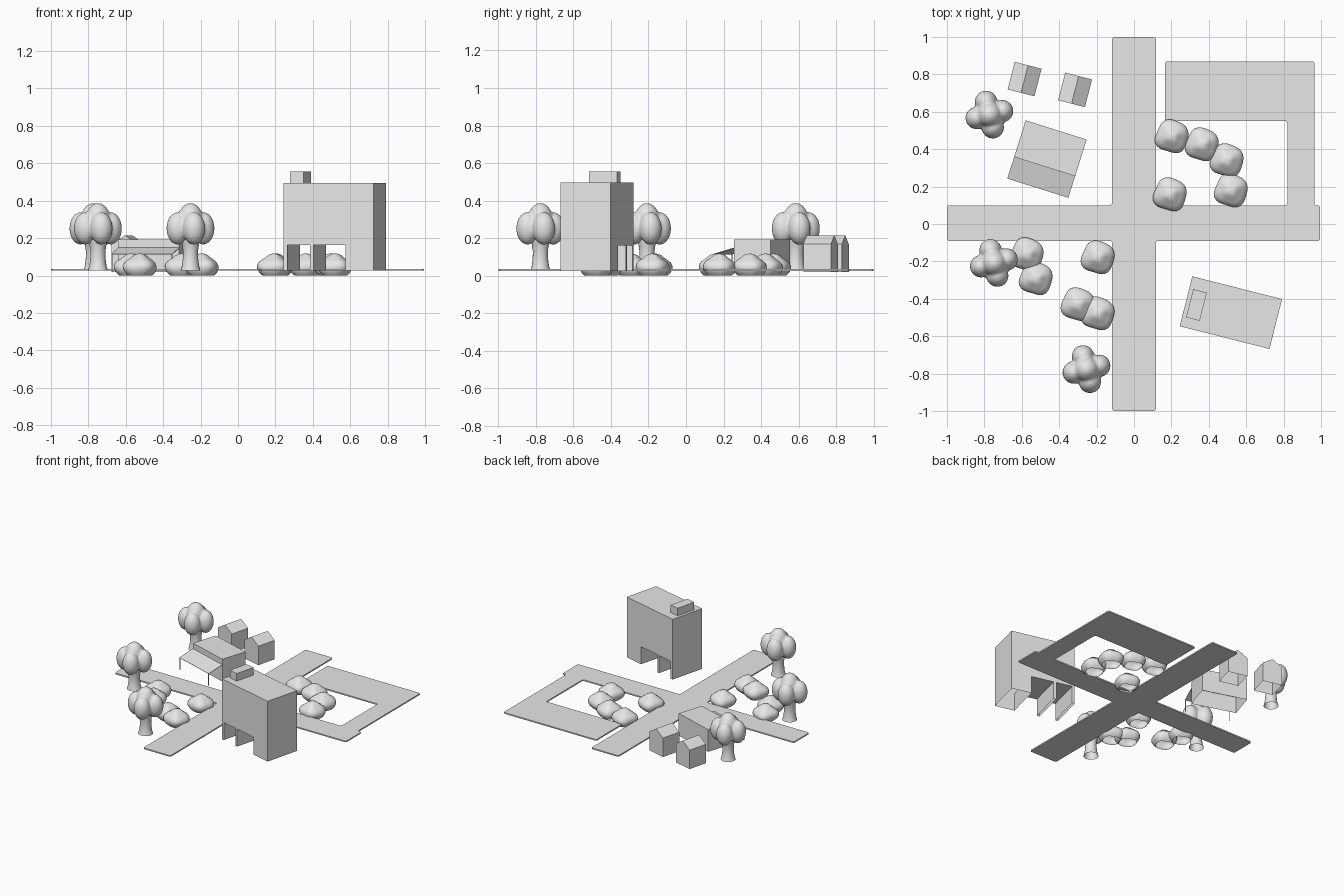
import bpy, bmesh, math
from mathutils import Matrix, Vector

cube = bpy.data.objects.get("Cube")
if cube:
    bpy.data.objects.remove(cube, do_unlink=True)

# One plain material for the whole site
grey = bpy.data.materials.new("light grey")
grey.use_nodes = True
grey.diffuse_color = (0.8, 0.8, 0.8, 1)
grey.node_tree.nodes["Principled BSDF"].inputs["Base Color"].default_value = (0.8, 0.8, 0.8, 1)


def make_object(name, bm, location=(0, 0, 0), turn=0, smooth=False):
    mesh = bpy.data.meshes.new(name)
    for f in bm.faces:
        f.smooth = smooth
    bm.to_mesh(mesh)
    bm.free()
    mesh.materials.append(grey)
    return place(name, mesh, location, turn)


def place(name, mesh, location, turn=0):
    obj = bpy.data.objects.new(name, mesh)
    obj.location = location
    obj.rotation_euler.z = math.radians(turn)
    bpy.context.collection.objects.link(obj)
    return obj


def prism(name, profile, depth, location, turn):
    """Extrude an x-z outline along y, leaving the base open."""
    bm = bmesh.new()
    face = bm.faces.new([bm.verts.new((x, -depth / 2, z)) for x, z in profile])
    moved = bmesh.ops.extrude_face_region(bm, geom=[face], use_keep_orig=True)["geom"]
    bmesh.ops.translate(bm, vec=(0, depth, 0),
                        verts=[v for v in moved if isinstance(v, bmesh.types.BMVert)])
    bmesh.ops.recalc_face_normals(bm, faces=bm.faces[:])
    low = min(z for x, z in profile)
    base = [f for f in bm.faces if all(v.co.z < low + 0.001 for v in f.verts)]
    bmesh.ops.delete(bm, geom=base, context='FACES')
    return make_object(name, bm, location, turn)


def box_outline(width, low, high):
    w = width / 2
    return [(-w, low), (w, low), (w, high), (-w, high)]


def lathe(profile, sides, wobble=lambda angle, z: 1):
    """Spin a radius-height profile; a zero radius closes the top."""
    bm = bmesh.new()
    rings = []
    for r, z in profile:
        if r == 0:
            rings.append([bm.verts.new((0, 0, z))] * sides)
            continue
        ring = []
        for i in range(sides):
            a = math.tau * i / sides
            k = r * wobble(a, z)
            ring.append(bm.verts.new((k * math.cos(a), k * math.sin(a), z)))
        rings.append(ring)
    for lower, upper in zip(rings, rings[1:]):
        for i in range(sides):
            j = (i + 1) % sides
            corners = [lower[i], lower[j], upper[j], upper[i]]
            bm.faces.new(list(dict.fromkeys(corners)))
    return bm


# Crossroads with the service lane turning off the right arm
W, N, S = 0.117, 0.1, -0.09
outline = [(-W, -1), (W, -1), (W, S), (0.995, S), (0.995, N), (0.965, N),
           (0.965, 0.87), (0.165, 0.87), (0.165, 0.55), (0.82, 0.55), (0.82, N),
           (W, N), (W, 1), (-W, 1), (-W, N), (-1, N), (-1, S), (-W, S)]
bm = bmesh.new()
bm.faces.new([bm.verts.new((x, y, 0.036)) for x, y in outline])
road = make_object("road", bm)
rounding = road.modifiers.new("corners", 'BEVEL')
rounding.affect = 'VERTICES'
rounding.width = 0.008
slab = road.modifiers.new("thickness", 'SOLIDIFY')
slab.thickness = 0.01
slab.offset = -1

# Tower with two passages through its base
L, low, arch, top = 0.2475, 0.026, 0.162, 0.496
tower = [(-L, low)]
for start, end in ((0.02, 0.145), (0.165, 0.34)):
    tower += [(start - L, low), (start - L, arch), (end - L, arch), (end - L, low)]
tower += [(L, low), (L, top), (-L, top)]
prism("tower", tower, 0.275, (0.518, -0.474, 0), -14.2)
prism("rooftop_box", box_outline(0.075, top, 0.555), 0.155, (0.334, -0.433, 0), -14.2)

# Gabled sheds
gable = [(-0.074, 0.02), (0.074, 0.02), (0.074, 0.168), (0, 0.215), (-0.074, 0.168)]
for side, x, y in (("left", -0.585, 0.775), ("right", -0.315, 0.717)):
    prism(side + "_shed", gable, 0.152, (x, y, 0), -14.5)

# Flat-roofed house with a porch on thin posts
spot, turn, front, eave = (-0.447, 0.405, 0), -17.5, -0.102, -0.224
prism("house", box_outline(0.342, 0.02, 0.193), 0.205, spot, turn)
bm = bmesh.new()
bm.faces.new([bm.verts.new(p) for p in (
    (-0.171, eave, 0.115), (0.171, eave, 0.115), (0.171, front, 0.15), (-0.171, front, 0.15))])
porch = make_object("porch_roof", bm, spot, turn)
porch.modifiers.new("thickness", 'SOLIDIFY').thickness = 0.003
for name, x in (("left_post", -0.168), ("right_post", 0.168)):
    bm = bmesh.new()
    shape = Matrix.Translation((x, eave + 0.003, 0.067)) @ Matrix.Diagonal((0.005, 0.005, 0.094, 1))
    bmesh.ops.create_cube(bm, size=1, matrix=shape)
    make_object(name, bm, spot, turn)

# Trees: flared trunk under a crown of merged lobes
trunk = lathe([(0.053, 0.028), (0.046, 0.05), (0.041, 0.09), (0.04, 0.13),
               (0.046, 0.17), (0.055, 0.2), (0.04, 0.24)], 20)
crown = bmesh.new()
lobes = [((0, 0, 0.295), (0.068, 0.068, 0.093)), ((0, 0, 0.235), (0.07, 0.07, 0.06))]
for k in range(4):
    a = math.radians(15 + 90 * k)
    lobes.append(((0.071 * math.cos(a), 0.071 * math.sin(a), 0.252), (0.06, 0.06, 0.087)))
for centre, size in lobes:
    bmesh.ops.create_icosphere(crown, subdivisions=3, radius=1,
                               matrix=Matrix.Translation(centre) @ Matrix.Diagonal((*size, 1)))
trunk_mesh = crown_mesh = None
for n, (x, y) in enumerate(((-0.773, 0.585), (-0.749, -0.208), (-0.254, -0.776)), 1):
    if trunk_mesh is None:
        trunk_mesh = make_object("tree_trunk_1", trunk, (x, y, 0), smooth=True).data
        leaves = make_object("tree_crown_1", crown, (x, y, 0), smooth=True)
        crown_mesh = leaves.data
    else:
        place(f"tree_trunk_{n}", trunk_mesh, (x, y, 0))
        leaves = place(f"tree_crown_{n}", crown_mesh, (x, y, 0))
    merge = leaves.modifiers.new("merge", 'REMESH')
    merge.mode = 'VOXEL'
    merge.voxel_size = 0.008
    merge.use_smooth_shade = True
    soften = leaves.modifiers.new("soften", 'SMOOTH')
    soften.factor = 0.5
    soften.iterations = 4

# Bushes: lumpy open-bottomed mounds
bush = lathe([(0.062, 0), (0.078, 0.015), (0.088, 0.035), (0.089, 0.052), (0.081, 0.07),
              (0.064, 0.084), (0.046, 0.096), (0.032, 0.109), (0.016, 0.116), (0, 0.118)], 32,
             lambda a, z: 1 + 0.06 * math.cos(4 * a - 1.75) + 0.03 * math.cos(3 * a + 40 * z))
bush_mesh = None
spots = ((0.203, 0.468), (0.364, 0.425), (0.497, 0.34), (0.519, 0.179), (0.193, 0.158),
         (-0.572, -0.163), (-0.524, -0.291), (-0.193, -0.179), (-0.3, -0.43), (-0.193, -0.479))
for n, (x, y) in enumerate(spots, 1):
    if bush_mesh is None:
        bush_mesh = make_object("bush_1", bush, (x, y, 0), smooth=True).data
    else:
        place(f"bush_{n}", bush_mesh, (x, y, 0))
